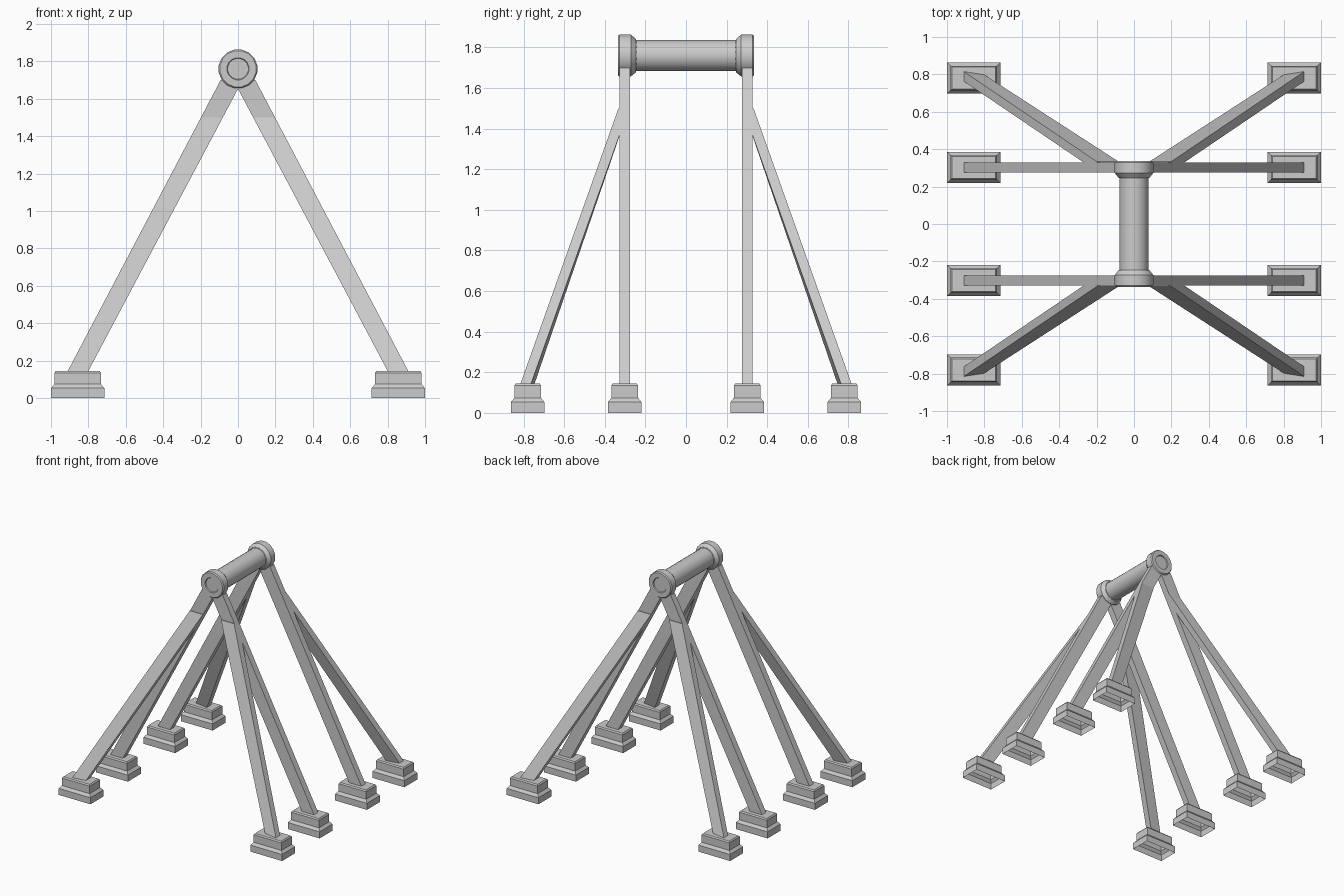
import bpy, bmesh, math

cube = bpy.data.objects.get("Cube")
if cube:
    bpy.data.objects.remove(cube, do_unlink=True)

GREY = (0.6, 0.6, 0.6, 1)
mat = bpy.data.materials.new("light_grey")
mat.use_nodes = True
mat.diffuse_color = GREY
mat.node_tree.nodes["Principled BSDF"].inputs["Base Color"].default_value = GREY

AXLE_Z = 1.76
FOOT_X = 0.857


def loft(name, rings, cap_start=True, cap_end=True, smooth=False):
    """Skin a list of equal-sized vertex rings into one object."""
    bm = bmesh.new()
    loops = [[bm.verts.new(p) for p in ring] for ring in rings]
    n = len(loops[0])
    for a, b in zip(loops, loops[1:]):
        for i in range(n):
            j = (i + 1) % n
            bm.faces.new((a[i], a[j], b[j], b[i]))
    if cap_start:
        bm.faces.new(loops[0][::-1])
    if cap_end:
        bm.faces.new(loops[-1])
    bmesh.ops.recalc_face_normals(bm, faces=bm.faces)
    mesh = bpy.data.meshes.new(name)
    bm.to_mesh(mesh)
    bm.free()
    mesh.materials.append(mat)
    obj = bpy.data.objects.new(name, mesh)
    bpy.context.collection.objects.link(obj)
    if smooth:
        bpy.ops.object.select_all(action='DESELECT')
        obj.select_set(True)
        bpy.context.view_layer.objects.active = obj
        bpy.ops.object.shade_smooth_by_angle(angle=math.radians(30))
    return obj


def circle(r, y, sides):
    steps = [math.tau * (i + 0.5) / sides for i in range(sides)]
    return [(r * math.sin(a), y, AXLE_Z + r * math.cos(a)) for a in steps]


def rect(cx, cy, z, hx, hy):
    return [(cx - hx, cy - hy, z), (cx + hx, cy - hy, z),
            (cx + hx, cy + hy, z), (cx - hx, cy + hy, z)]


def section(sx, sy, z, x0, x1, y, twist=0, half=0.026):
    """Horizontal slice of a leg; twist pushes its outer edge outwards."""
    return [(sx * x0, sy * (y - half - twist), z), (sx * x1, sy * (y - half + twist), z),
            (sx * x1, sy * (y + half + twist), z), (sx * x0, sy * (y + half - twist), z)]


def leg_x(z):
    """Inner and outer x of a leg at height z."""
    t = (1.7 - z) / 1.555
    return -0.025 + 0.825 * t, 0.093 + 0.817 * t


def foot(name, cx, cy):
    # stepped shell, open underneath
    profile = [(0, 0.142, 0.083), (0.053, 0.142, 0.083), (0.065, 0.132, 0.073),
               (0.074, 0.124, 0.066), (0.135, 0.124, 0.066), (0.145, 0.117, 0.059)]
    loft(name, [rect(cx, cy, z, hx, hy) for z, hx, hy in profile], cap_start=False)


# Axle between the hubs
loft("axle", [circle(0.077, y, 24) for y in (-0.26, 0.26)], smooth=True)

for sy, end in ((-1, "front"), (1, "back")):
    # Hub with a tapered inner collar and a shallow recessed face
    hub = [(0.077, 0.245), (0.084, 0.247), (0.105, 0.272), (0.105, 0.328),
           (0.098, 0.336), (0.06, 0.336), (0.056, 0.328)]
    loft(end + "_hub", [circle(r, sy * y, 16) for r, y in hub], smooth=True)

    for sx, side in ((-1, "right"), (1, "left")):
        tag = end + "_" + side
        # Upright leg, running a little way into its foot
        loft(tag + "_leg", [section(sx, sy, z, *leg_x(z), 0.302) for z in (0.1, 1.7)])
        # Splayed brace that leaves the leg near the top
        loft(tag + "_brace", [section(sx, sy, 0.1, *leg_x(0.1), 0.796, 0.009),
                              section(sx, sy, 1.5, *leg_x(1.5), 0.307)])
        foot(tag + "_leg_foot", sx * FOOT_X, sy * 0.302)
        foot(tag + "_brace_foot", sx * FOOT_X, sy * 0.78)
